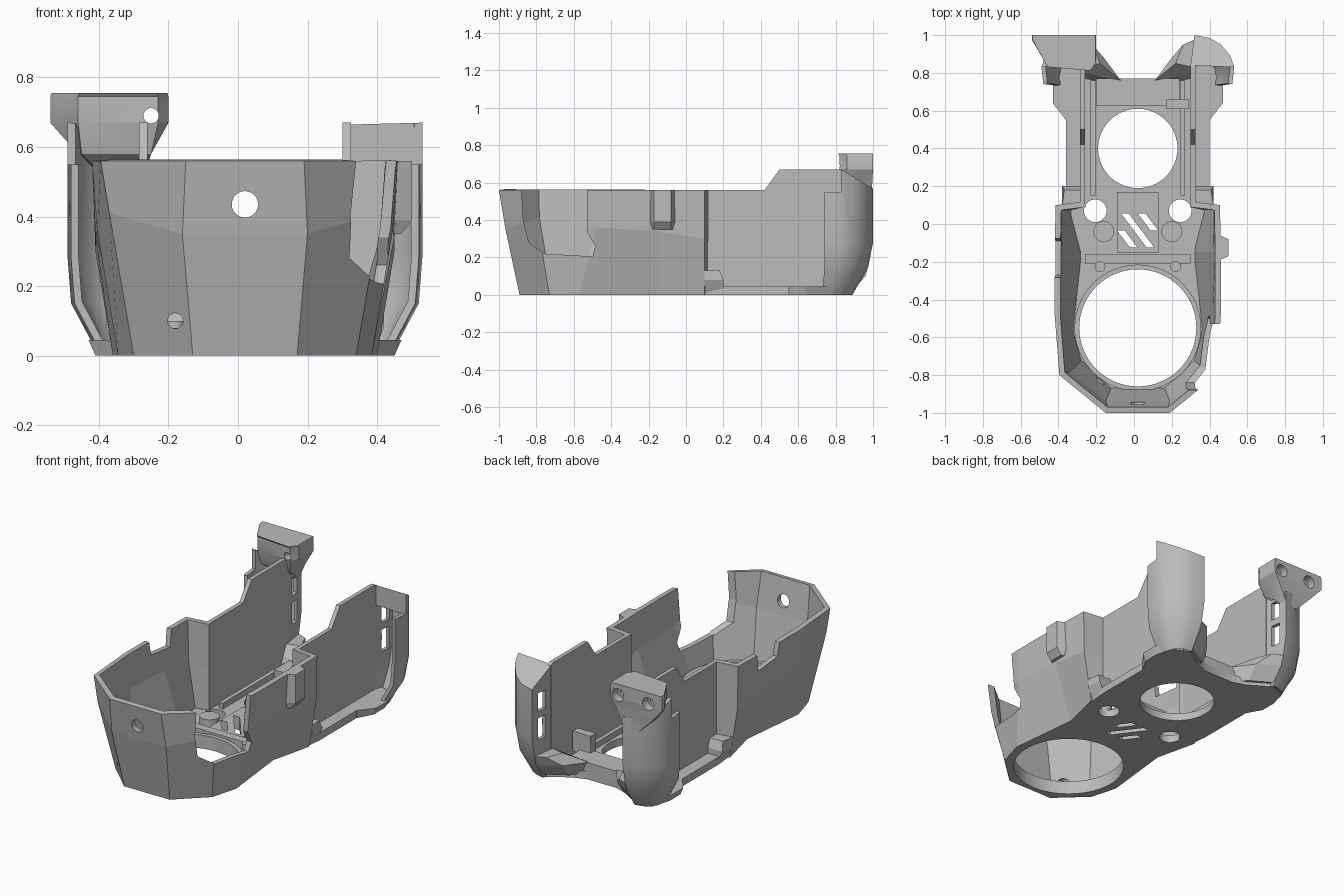
import bpy, bmesh, math
from mathutils import Matrix

if "Cube" in bpy.data.objects:
    bpy.data.objects.remove(bpy.data.objects["Cube"])

grey = bpy.data.materials.new("plain_grey")
grey.use_nodes = True
COLOUR = (0.5, 0.5, 0.5, 1)
grey.diffuse_color = COLOUR
grey.node_tree.nodes["Principled BSDF"].inputs["Base Color"].default_value = COLOUR
MID = 0.02  # x of the symmetry plane


def flip(x):
    return 2 * MID - x


def sym(half):
    """Complete a right-hand outline with its mirror image."""
    return [(flip(x), *rest) for x, *rest in reversed(half)] + list(half)


def add(name, mesh):
    ob = bpy.data.objects.new(name, mesh)
    mesh.materials.append(grey)
    bpy.context.collection.objects.link(ob)
    return ob


def skin(name, rings, closed=True):
    """Bridge rings of points; closed rings are capped into a solid."""
    bm = bmesh.new()
    rows = [[bm.verts.new(p) for p in ring] for ring in rings]
    n = len(rows[0])
    for a, b in zip(rows, rows[1:]):
        for i in range(n if closed else n - 1):
            k = (i + 1) % n
            bm.faces.new((a[i], a[k], b[k], b[i]))
    if closed:
        bm.faces.new(rows[0][::-1])
        bm.faces.new(rows[-1])
        bmesh.ops.recalc_face_normals(bm, faces=bm.faces)
    mesh = bpy.data.meshes.new(name)
    bm.to_mesh(mesh)
    bm.free()
    return add(name, mesh)


def level(z, pts):
    return [(x, y, z) for x, y in pts]


def loft(name, *levels):
    return skin(name, [level(z, pts) for z, pts in levels])


def box(name, x0, x1, y0, y1, z0, z1):
    pts = [(x0, y0), (x1, y0), (x1, y1), (x0, y1)]
    return loft(name, (z0, pts), (z1, pts))


def side_prism(name, x0, x1, pts):
    return skin(name, [[(x, y, z) for y, z in pts] for x in (x0, x1)])


def disc(name, x, y, r, z0, z1, n=48):
    pts = [(x + r * math.cos(i * math.tau / n), y + r * math.sin(i * math.tau / n)) for i in range(n)]
    return loft(name, (z0, pts), (z1, pts))


def bore(x, z, r, y0, y1):
    """Round cutter running along y."""
    ring = [(x + r * math.cos(i * math.tau / 32), z + r * math.sin(i * math.tau / 32)) for i in range(32)]
    return skin("bore", [[(a, y, b) for a, b in ring] for y in (y0, y1)])


def apply(ob, mod):
    bpy.context.view_layer.objects.active = ob
    bpy.ops.object.modifier_apply(modifier=mod.name)


def thicken(ob, t):
    mod = ob.modifiers.new("thickness", "SOLIDIFY")
    mod.thickness, mod.offset, mod.use_even_offset = t, -1, True
    apply(ob, mod)


def cut(targets, cutters):
    for c in cutters:
        c.hide_render = True
        for ob in targets:
            mod = ob.modifiers.new("cut", "BOOLEAN")
            mod.operation, mod.solver, mod.object = "DIFFERENCE", "EXACT", c
            apply(ob, mod)
    for c in cutters:
        bpy.data.objects.remove(c)


def mirror(ob, name):
    mesh = ob.data.copy()
    mesh.transform(Matrix.Translation((2 * MID, 0, 0)) @ Matrix.Scale(-1, 4, (1, 0, 0)))
    mesh.flip_normals()
    copy = bpy.data.objects.new(name, mesh)
    bpy.context.collection.objects.link(copy)
    return copy


def smooth(ob, angle):
    bpy.ops.object.select_all(action="DESELECT")
    ob.select_set(True)
    bpy.context.view_layer.objects.active = ob
    bpy.ops.object.shade_smooth_by_angle(angle=math.radians(angle))


# Faceted front bowl, an open shell
foot = [(.17, -.89), (.34, -.73), (.385, -.57), (.34, -.15), (.40, .1), (.30, .12)]
waist = [(.20, -.965, .35), (.41, -.80, .41), (.445, -.48, .36), (.45, -.15, .34), (.45, .1, .3), (.30, .12, .3)]
brim = [(.19, -1), (.435, -.80), (.46, -.48), (.46, -.15), (.455, .1), (.30, .12)]
bowl = skin("front_bowl", [level(0, sym(foot)), sym(waist), level(.56, sym(brim))], closed=False)
thicken(bowl, .03)
opening = [(-.88, .6), (-.87, .4), (-.84, .28), (-.76, .22), (-.5, .205), (-.485, .26), (-.53, .34), (-.53, .6)]
cut([bowl], [
    side_prism("side_opening", .25, .7, opening),
    side_prism("rim_notch", -.6, -.25, [(-.29, .6), (-.27, .48), (-.09, .46), (-.07, .6)]),
    bore(MID, .435, .038, -1.1, -.8),
    bore(-.18, .1, .022, -1.1, -.7),
])

# Floor plate with its raised details
base = foot[:4] + [(.39, .1), (.40, .2), (.40, .55), (.45, .64), (.45, .74),
                   (.42, .84), (.33, .88), (.2, .8), (.12, .77)]
ledge = [(x + (.02 if y > .6 and x > .4 else 0), y) for x, y in base]
floor = loft("floor_plate", (0, sym(base)), (.045, sym(ledge)))
rim = disc("large_hole_rim", MID, -.55, .335, .01, .08, 64)
block = box("centre_block", -.09, .13, -.15, .17, .03, .08)
cross = box("cross_rail", -.26, .30, -.21, -.16, .03, .09)
beam = box("rear_beam", -.2, .24, .625, .77, .02, .1)
clip = box("rear_clip", .17, .29, .61, .66, .08, .2)
cutters = [disc("large_hole", MID, -.55, .31, -.1, .3, 64), disc("rear_hole", MID, .4, .21, -.1, .3, 64)]
cutters += [disc("screw_hole", x, .07, .06, -.1, .3, 32) for x in (.245, flip(.245))]
for cx, cy, h in ((-.035, -.08, .045), (.02, -.035, .09), (.075, .01, .045)):
    s = [(cx - h * .75 - .02, cy + h), (cx - h * .75 + .02, cy + h),
         (cx + h * .75 + .02, cy - h), (cx + h * .75 - .02, cy - h)]
    cutters.append(loft("slanted_slot", (-.1, s), (.3, s)))
cut([floor, rim, block, cross], cutters)

# Rear corner post, a curved shell with two windows and a sloping lid
full = [(.52, .74), (.53, .83), (.51, .89), (.46, .95), (.40, .985), (.32, 1), (.30, .84)]
knee = [(.51, .74), (.52, .82), (.49, .88), (.45, .93), (.39, .965), (.32, .975), (.30, .84)]
toe = [(.43, .73), (.44, .77), (.43, .82), (.41, .86), (.37, .88), (.32, .89), (.30, .82)]
top = [(x, y, .67 - .6 * max(0, y - .83)) for x, y in full]
post = skin("left_rear_post", [level(0, toe), level(.15, knee), level(.28, full), top], closed=False)
thicken(post, .022)
cut([post], [
    box("shoulder_cut", .42, .7, .6, .83, .55, .8),
    box("upper_window", .27, .36, .89, .95, .42, .53),
    box("lower_window", .27, .36, .89, .95, .25, .38),
])
lid = skin("post_lid", [level(.545, full[1:]), top[1:]])

# Straight side wall that steps up towards the back
wall = side_prism("left_side_wall", .30, .325, [
    (.1, .02), (.85, .02), (.85, .66), (.83, .67), (.5, .67), (.42, .56), (.1, .56)])
tab = loft("left_corner_tab", (.01, [(.30, .1), (.39, .1), (.39, .2), (.30, .2)]),
           (.08, [(.30, .1), (.42, .1), (.42, .2), (.30, .2)]),
           (.13, [(.30, .1), (.42, .1), (.41, .18), (.30, .18)]))
brace = loft("left_rear_brace", (.02, [(.11, .72), (.31, .76), (.32, .89), (.2, .82)]),
             (.1, [(.11, .76), (.31, .80), (.32, .96), (.2, .88)]),
             (.16, [(.22, .85), (.31, .83), (.32, .975), (.26, .95)]))
rail = box("left_floor_rail", .245, .27, .15, .76, .03, .08)
pad = disc("left_pad", .20, -.04, .055, .03, .09)
peg = disc("left_peg", .22, -.225, .028, .03, .1)
pairs = [post, wall, tab, brace, rail, pad, peg]
copies = [mirror(o, o.name.replace("left", "right")) for o in pairs]

# Bulge on the left of the bowl
bulge = loft("side_bulge", (.35, [(.43, -.19), (.47, -.17), (.47, -.08), (.43, -.06)]),
             (.39, [(.43, -.2), (.5, -.17), (.5, -.08), (.43, -.05)]),
             (.56, [(.43, -.2), (.5, -.17), (.5, -.08), (.43, -.05)]))

# Flared screw head on the taller right post
chin = [(-.36, .96), (-.30, .96), (-.28, .97), (-.29, .995), (-.37, .985), (-.37, .97)]
neck = [(-.45, .86), (-.25, .85), (-.25, .88), (-.25, .995), (-.46, .98), (-.46, .92)]
flare = [(-.46, .84), (-.23, .82), (-.2, .86), (-.2, 1), (-.54, 1), (-.54, .975)]
head = loft("post_head", (.49, chin), (.58, neck), (.67, flare), (.745, flare),
            (.755, [(x * .98 - .007, y * .99 + .01 * (y > .9)) for x, y in flare]))
cut([head], [bore(-.25, .69, .022, .7, 1.1), bore(-.25, .69, .038, .95, 1.1),
             bore(-.45, .69, .022, .9, 1.1), bore(-.45, .69, .038, .95, 1.1)])

# Soft shading on the curved parts only
for ob in (post, copies[0]):
    smooth(ob, 38)
for ob in (floor, rim, block, head, pad, peg, copies[5], copies[6]):
    smooth(ob, 25)
